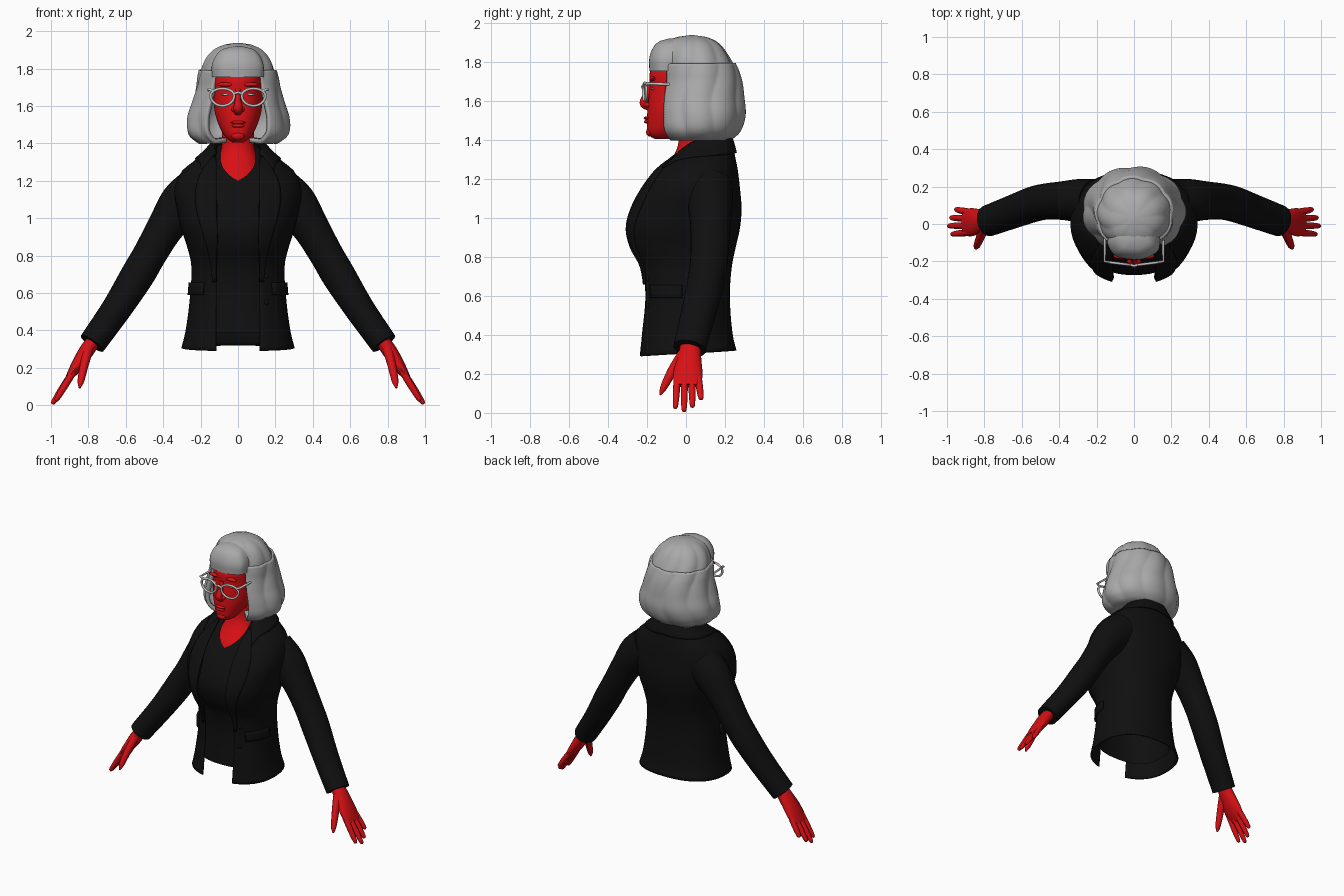
import bpy, bmesh, math
from mathutils import Vector
from math import sin, cos, pi, radians, degrees, asin

old = bpy.data.objects.get("Cube")
if old:
    bpy.data.objects.remove(old, do_unlink=True)


def material(name, r, g, b):
    m = bpy.data.materials.new(name)
    m.use_nodes = True
    m.diffuse_color = (r, g, b, 1)
    m.node_tree.nodes["Principled BSDF"].inputs["Base Color"].default_value = (r, g, b, 1)
    return m


RED = material("red skin", .7, .005, .007)
GREY = material("grey hair", .4, .4, .4)
BLACK = material("black cloth", .005, .005, .005)
SILVER = material("silver frame", .55, .55, .55)
WHITE = material("eye white", .8, .8, .8)


def sample(rows, t):
    """Smooth interpolation of table rows keyed by their first value."""
    t = min(max(t, rows[0][0]), rows[-1][0])
    i = 0
    while i < len(rows) - 2 and t > rows[i + 1][0]:
        i += 1
    p, q = rows[i], rows[i + 1]
    o, r = rows[max(i - 1, 0)], rows[min(i + 2, len(rows) - 1)]
    h = q[0] - p[0]
    s = (t - p[0]) / h
    out = []
    for k in range(1, len(p)):
        m0 = (q[k] - o[k]) / (q[0] - o[0]) * h
        m1 = (r[k] - p[k]) / (r[0] - p[0]) * h
        d = q[k] - p[k]
        out.append(p[k] + s * (m0 + s * (3 * d - 2 * m0 - m1 + s * (m0 + m1 - 2 * d))))
    return out


def finish(obj, mat, mirror=False, thick=0):
    obj.data.materials.append(mat)
    bpy.ops.object.select_all(action='DESELECT')
    obj.select_set(True)
    bpy.context.view_layer.objects.active = obj
    bpy.ops.object.shade_smooth_by_angle(angle=radians(50))
    if thick:
        mod = obj.modifiers.new("thickness", 'SOLIDIFY')
        mod.thickness, mod.offset = thick, 0
    if mirror:
        obj.modifiers.new("mirror", 'MIRROR')
    return obj


def grid(name, f, nu, nv, mat, closed=False, caps=False, mirror=False, thick=0):
    """Surface from f(u, v); closed wraps around u, caps fill both ends of v."""
    bm = bmesh.new()
    cols = nu if closed else nu + 1
    rows = [[bm.verts.new(f(i / nu, j / nv)) for i in range(cols)] for j in range(nv + 1)]
    for a, b in zip(rows, rows[1:]):
        for i in range(nu):
            k = (i + 1) % cols
            bm.faces.new((a[i], a[k], b[k], b[i]))
    if caps:
        bm.faces.new(rows[0][::-1])
        bm.faces.new(rows[-1])
    bmesh.ops.recalc_face_normals(bm, faces=bm.faces)
    me = bpy.data.meshes.new(name)
    bm.to_mesh(me)
    bm.free()
    obj = bpy.data.objects.new(name, me)
    bpy.context.collection.objects.link(obj)
    return finish(obj, mat, mirror, thick)


def ring(rows, z, a, e=2.0, off=0, scale=1):
    """Point on a rounded cross-section; angle 0 faces the front."""
    hw, yf, yb = sample(rows, z)
    s, c = sin(a), cos(a)
    x = math.copysign(abs(s) ** (2 / e), s) * hw * scale
    y = math.copysign(abs(c) ** (2 / e), c) * (yb - yf) / 2 * scale
    return Vector((x + off * s, (yf + yb) / 2 - y - off * c, z))


def tube(name, pts, mat, mirror=True, n=16, steps=5):
    """Tapered limb through points (x, y, z, thickness, depth)."""
    rows = [(i, *p) for i, p in enumerate(pts)]
    last = len(pts) - 1

    def f(u, v):
        t = v * last
        x, y, z, rn, rd = sample(rows, t)
        d = Vector(sample(rows, t + .05)[:3]) - Vector(sample(rows, t - .05)[:3])
        nrm = d.cross(Vector((0, 1, 0))).normalized()
        dep = nrm.cross(d).normalized()
        return Vector((x, y, z)) + nrm * rn * cos(u * 2 * pi) + dep * rd * sin(u * 2 * pi)
    return grid(name, f, n, last * steps, mat, closed=True, caps=True, mirror=mirror)


def ball(name, loc, scale, mat, mirror=False):
    def f(u, v):
        p = .02 + v * (pi - .04)
        return Vector((loc[0] + scale[0] * sin(p) * cos(u * 2 * pi),
                       loc[1] + scale[1] * sin(p) * sin(u * 2 * pi),
                       loc[2] + scale[2] * cos(p)))
    return grid(name, f, 16, 10, mat, closed=True, caps=True, mirror=mirror)


# Jacket and shirt share one torso: height, half width, front, back
TORSO = [(.28, .305, -.245, .265), (.4, .275, -.235, .235), (.6, .25, -.22, .22),
         (.75, .245, -.24, .23), (.85, .268, -.29, .25), (.95, .3, -.308, .272),
         (1.05, .322, -.28, .28), (1.15, .335, -.225, .272), (1.25, .295, -.15, .26),
         (1.3, .235, -.09, .25), (1.36, .165, -.025, .237), (1.43, .105, .04, .215)]
NECKLINE = [(0, 1.2), (28, 1.32), (55, 1.39), (180, 1.425)]
E = 2.35


def neckline(a):
    return sample(NECKLINE, degrees(min(a, 2 * pi - a)))[0]


def angle_at(x, z):
    return asin(min(1, x / sample(TORSO, z)[0]) ** (E / 2))


def jacket(u, v):
    a0 = angle_at(.115, .3 + v * 1.05)
    a = a0 + u * 2 * (pi - a0)
    low = .305 - .015 * cos(a)
    return ring(TORSO, low + v * (neckline(a) - low), a, E)


def shirt(u, v):
    a = u * 2 * pi
    return ring(TORSO, .385 + v * (neckline(a) - .385), a, E, -.035)


def collar(u, v):
    a = radians(36 + u * 288)
    return ring(TORSO, neckline(a) - .09 * (1 - v), a, E, .012)


def lapel(u, v):
    z = .66 + v * .67
    x = .112 + u * (.02 + .09 * sin(pi * v ** 1.8))
    return ring(TORSO, z, angle_at(x, z), E, .01)


def pocket_flap(u, v):
    return ring(TORSO, .59 + v * .065, radians(42 + 45 * u), E, .013)


grid("jacket_body", jacket, 72, 50, BLACK, thick=.01)
grid("shirt", shirt, 72, 40, BLACK, closed=True)
grid("collar", collar, 56, 6, BLACK, thick=.012)
grid("lapel", lapel, 8, 24, BLACK, mirror=True, thick=.01)
grid("pocket_flap", pocket_flap, 10, 3, BLACK, mirror=True, thick=.012)
for i in range(2):
    z = .55 + i * .14
    ball("jacket_button", ring(TORSO, z, angle_at(.15, z), E), (.014, .012, .014), BLACK)

# Sleeves
tube("sleeve", [(.21, .12, 1.15, .13, .12), (.3, .125, 1.07, .125, .115),
                (.385, .125, .955, .1, .103), (.47, .12, .81, .09, .097),
                (.54, .105, .69, .09, .095), (.65, .065, .515, .08, .09),
                (.78, .017, .33, .073, .084)], BLACK, n=28, steps=6)

# Hands
tube("palm", [(.755, .025, .37, .036, .05), (.81, .018, .29, .04, .06),
              (.865, .01, .205, .032, .075), (.91, .008, .14, .016, .07)], RED)
for name, y, tip in [("index", -.045, (.975, -.055, .022)), ("middle", -.008, (.994, -.01, .006)),
                     ("ring", .03, (.982, .033, .028)), ("little", .063, (.955, .078, .068))]:
    base = Vector((.88, y, .18))
    end = Vector(tip)
    mid, near = base.lerp(end, .55), base.lerp(end, .93)
    tube(name + "_finger", [(*base, .019, .019), (*mid, .018, .018), (*near, .013, .013),
                            (*end, .004, .004)], RED, n=10, steps=3)
tube("thumb", [(.8, -.015, .3, .028, .03), (.822, -.07, .215, .023, .026),
               (.84, -.115, .13, .018, .018), (.847, -.132, .092, .005, .005)], RED, n=10, steps=4)

# Neck and chest
NECK = [(1.1, .15, -.15, .12), (1.2, .15, -.148, .12), (1.26, .13, -.108, .12),
        (1.32, .105, -.063, .12), (1.38, .088, -.04, .12), (1.48, .085, -.04, .12)]
grid("neck", lambda u, v: ring(NECK, 1.1 + .38 * v, u * 2 * pi), 32, 20, RED, True, True)

# Head
HEAD = [(1.405, .03, -.16, -.07), (1.425, .058, -.192, -.03), (1.47, .09, -.2, .04),
        (1.55, .12, -.198, .09), (1.62, .13, -.192, .13), (1.68, .132, -.186, .15),
        (1.75, .132, -.185, .16), (1.83, .11, -.14, .14), (1.88, .04, -.06, .08)]
grid("head", lambda u, v: ring(HEAD, 1.405 + .475 * v, u * 2 * pi, 2.1), 36, 30, RED, True, True)
tube("nose", [(0, -.18, 1.69, .014, .014), (0, -.195, 1.64, .015, .018),
              (0, -.216, 1.59, .024, .022), (0, -.19, 1.56, .02, .012)], RED, False)
ball("nostril", (.02, -.198, 1.58), (.015, .018, .013), RED, True)
ball("upper_lip", (0, -.2, 1.512), (.04, .017, .009), RED)
ball("lower_lip", (0, -.198, 1.494), (.034, .017, .01), RED)
ball("chin", (0, -.185, 1.44), (.035, .02, .022), RED)
ball("brow", (.065, -.172, 1.715), (.045, .015, .012), RED, True)
ball("eye", (.068, -.171, 1.662), (.024, .008, .006), WHITE, True)

# Hair: crown, hanging bob and fringe
HAIR = [(1.405, .2, -.11, .22), (1.45, .255, -.145, .268), (1.53, .262, -.15, .295),
        (1.62, .235, -.145, .288), (1.7, .213, -.135, .275), (1.76, .203, -.135, .255),
        (1.84, .178, -.13, .215), (1.9, .13, -.1, .165), (1.93, .065, -.04, .1),
        (1.938, .01, .02, .04)]
FRINGE = [(1.755, .137, -.188, 0), (1.82, .138, -.188, 0), (1.88, .11, -.165, 0),
          (1.91, .07, -.13, -.01), (1.92, .02, -.09, -.04)]


def lock(z, a):
    wave = abs(sin(4.5 * a + 1.2 * sin(z * 9)))
    return ring(HAIR, z, a, scale=.98 + .05 * (wave - .4))


def bob(u, v):
    a = radians(37 + 286 * u)
    if v < .1:  # underside tucked in to the neck
        p = lock(1.41, a)
        k = .4 + 6 * v
        return Vector((p.x * k, .05 + (p.y - .05) * k, 1.425 - .015 * k))
    return lock(1.41 + (v - .1) / .9 * .38, a)


grid("hair_crown", lambda u, v: lock(1.755 + .183 * v, u * 2 * pi), 90, 20, GREY, True, True)
grid("hair_bob", bob, 90, 30, GREY, thick=.025)
grid("hair_fringe", lambda u, v: ring(FRINGE, 1.755 + .165 * v, u * 2 * pi, 2.3,
     scale=1 + .012 * sin(14 * u * pi)), 42, 14, GREY, True, True)


# Glasses
def wire(name, pts, cyclic=False, mirror=False):
    cu = bpy.data.curves.new(name, 'CURVE')
    cu.dimensions = '3D'
    cu.bevel_depth, cu.bevel_resolution = .0075, 2
    sp = cu.splines.new('POLY')
    sp.points.add(len(pts) - 1)
    for p, co in zip(sp.points, pts):
        p.co = (*co, 1)
    sp.use_cyclic_u = cyclic
    cu.materials.append(SILVER)
    obj = bpy.data.objects.new(name, cu)
    bpy.context.collection.objects.link(obj)
    if mirror:
        obj.modifiers.new("mirror", 'MIRROR')


rim = []
for i in range(28):
    t = i * 2 * pi / 28
    rim.append((.083 + .063 * cos(t), -.211 + .008 * cos(t), 1.655 + (.038 if sin(t) > 0 else .054) * sin(t)))
wire("glasses_rim", rim, True, True)
wire("glasses_bridge", [(-.022, -.218, 1.665), (0, -.224, 1.673), (.022, -.218, 1.665)])
wire("glasses_temple", [(.135, -.203, 1.68), (.157, -.2, 1.69), (.157, -.07, 1.685)], False, True)
